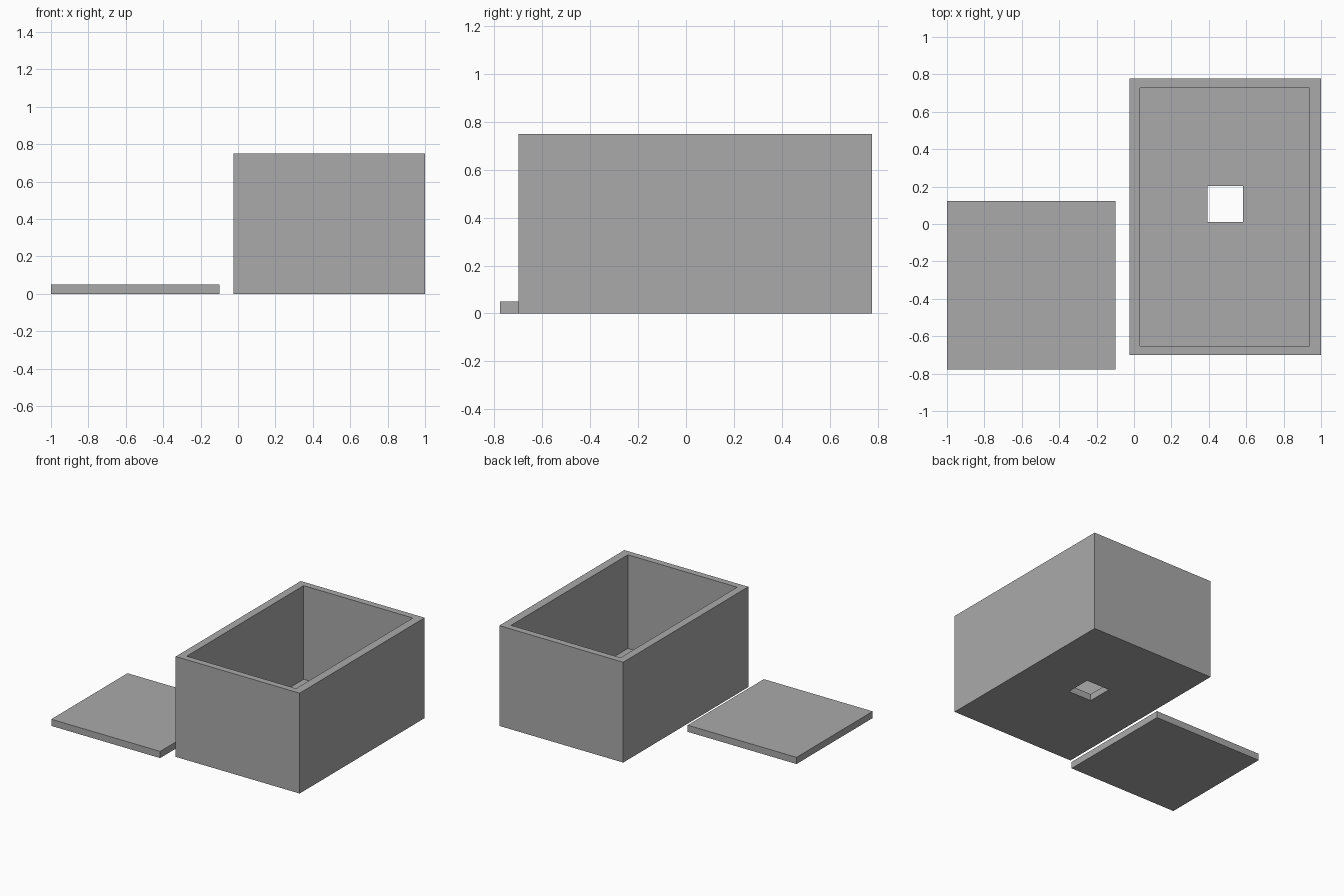
import bpy
from mathutils import Vector

if "Cube" in bpy.data.objects:
    bpy.data.objects.remove(bpy.data.objects["Cube"], do_unlink=True)

# One plain grey for everything
grey = bpy.data.materials.new("plain_grey")
grey.use_nodes = True
colour = (0.4, 0.4, 0.4, 1)
grey.diffuse_color = colour
grey.node_tree.nodes["Principled BSDF"].inputs["Base Color"].default_value = colour


def block(name, low, high):
    """Box between two opposite corners."""
    low, high = Vector(low), Vector(high)
    bpy.ops.mesh.primitive_cube_add(size=1, location=(low + high) / 2)
    ob = bpy.context.object
    ob.name = ob.data.name = name
    ob.scale = high - low
    bpy.ops.object.transform_apply(location=False, rotation=False, scale=True)
    ob.data.materials.append(grey)
    return ob


def cut(ob, cutter):
    """Subtract the cutter and discard it."""
    mod = ob.modifiers.new("cut", "BOOLEAN")
    mod.operation = "DIFFERENCE"
    mod.solver = "EXACT"
    mod.object = cutter
    bpy.context.view_layer.objects.active = ob
    bpy.ops.object.modifier_apply(modifier=mod.name)
    bpy.data.objects.remove(cutter, do_unlink=True)


WALL_TOP, THICK = 0.75, 0.05

# Open box: hollow interior, then a square hole through the floor
box = block("open_box", (-0.025, -0.70, 0), (1, 0.777, WALL_TOP))
cut(box, block("interior_cutter", (0.033, -0.652, THICK), (0.937, 0.728, WALL_TOP + 0.1)))
cut(box, block("floor_hole_cutter", (0.392, 0.01, -0.1), (0.584, 0.202, THICK + 0.1)))

# Loose square panel lying beside the box
block("flat_panel", (-1, -0.777, 0), (-0.10, 0.123, THICK))
